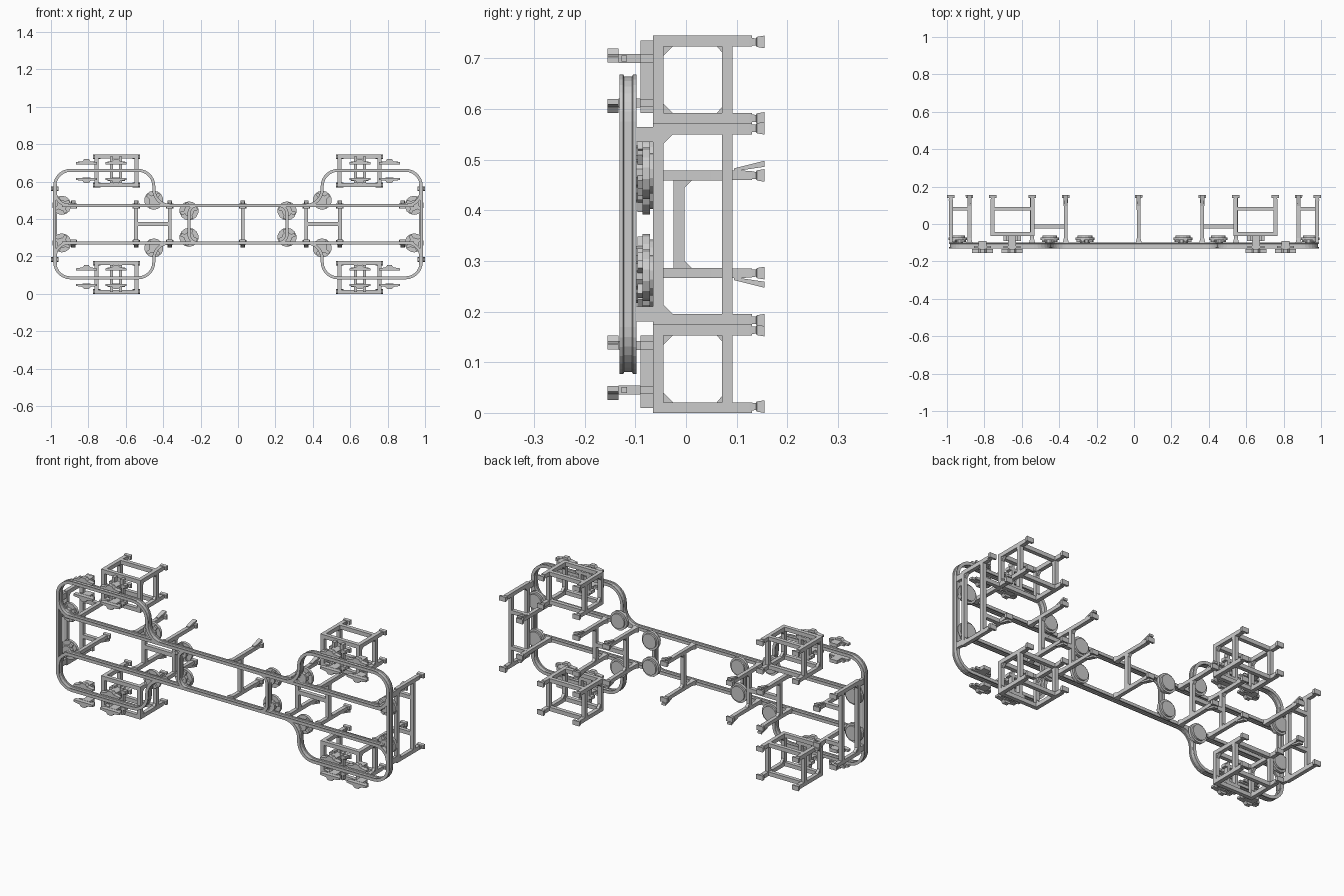
import bpy, bmesh, math
from mathutils import Matrix, Vector

if "Cube" in bpy.data.objects:
    bpy.data.objects.remove(bpy.data.objects["Cube"])

ZC = 0.3725  # mirror plane height


def box(bm, x0, x1, y0, y1, z0, z1):
    m = Matrix.Translation(((x0 + x1) / 2, (y0 + y1) / 2, (z0 + z1) / 2)) @ \
        Matrix.Diagonal((abs(x1 - x0), abs(y1 - y0), abs(z1 - z0), 1))
    bmesh.ops.create_cube(bm, size=1, matrix=m)


def loft(bm, rings, closed=False):
    vs = [[bm.verts.new(p) for p in r] for r in rings]
    n = len(vs[0])
    pairs = list(zip(vs, vs[1:])) + ([(vs[-1], vs[0])] if closed else [])
    for a, b in pairs:
        for i in range(n):
            j = (i + 1) % n
            bm.faces.new((a[i], a[j], b[j], b[i]))
    if not closed:
        bm.faces.new(vs[0])
        bm.faces.new(vs[-1][::-1])


def taper(bm, secs):
    # sections along y: (y, x centre, x half, z centre, z half)
    loft(bm, [[(x - a, y, z - b), (x + a, y, z - b), (x + a, y, z + b), (x - a, y, z + b)]
              for y, x, a, z, b in secs])


def disc(bm, x, z, r, y0, y1, n=14):
    m = Matrix.Translation((x, (y0 + y1) / 2, z)) @ Matrix.Rotation(math.pi / 2, 4, 'X')
    bmesh.ops.create_cone(bm, cap_ends=True, segments=n, radius1=r, radius2=r,
                          depth=y1 - y0, matrix=m)


def fillet(pts, r, n=7):
    out = [Vector(pts[0])]
    for a, b, c in zip(pts, pts[1:], pts[2:]):
        a, b, c = Vector(a), Vector(b), Vector(c)
        u, v = (a - b).normalized(), (c - b).normalized()
        cen = b + (u + v) * r
        for i in range(n + 1):
            t = i / n * math.pi / 2
            out.append(cen - v * r * math.cos(t) - u * r * math.sin(t))
    return out + [Vector(pts[-1])]


def rail(bm, path, closed=False):
    # I-beam section: (sideways offset, y)
    half = [(0.008, -0.131), (0.008, -0.124), (0.004, -0.122),
            (0.004, -0.107), (0.008, -0.105), (0.008, -0.098)]
    prof = half + [(-o, y) for o, y in reversed(half)]
    rings = []
    for i, p in enumerate(path):
        a = path[max(i - 1, 0)]
        b = path[min(i + 1, len(path) - 1)]
        d = (b - a).normalized()
        rings.append([(p.x - d.y * o, y, p.y + d.x * o) for o, y in prof])
    loft(bm, rings, closed)


def finish(bm, name, mx=True, mz=True):
    # mirror the built quarter and make the object
    for use, axis in ((mx, 0), (mz, 2)):
        if use:
            g = bmesh.ops.duplicate(bm, geom=bm.verts[:] + bm.edges[:] + bm.faces[:])['geom']
            for v in g:
                if isinstance(v, bmesh.types.BMVert):
                    v.co[axis] = -v.co[axis] if axis == 0 else 2 * ZC - v.co[axis]
    bmesh.ops.remove_doubles(bm, verts=bm.verts[:], dist=1e-6) if name == "track_loop" else None
    bmesh.ops.recalc_face_normals(bm, faces=bm.faces[:])
    me = bpy.data.meshes.new(name)
    bm.to_mesh(me)
    bm.free()
    ob = bpy.data.objects.new(name, me)
    bpy.context.collection.objects.link(ob)
    return ob


def foot(bm, x, z):
    taper(bm, [(0.125, x, 0.011, z, 0.008), (0.138, x, 0.010, z, 0.007), (0.140, x, 0.019, z, 0.010),
               (0.155, x, 0.020, z, 0.0125)])


def gusset(bm, x0, x1, y, z, dy, dz):
    loft(bm, [[(x, y, z), (x, y + dy, z), (x, y, z + dz)] for x in (x0, x1)])


# outer dumbbell loop
bm = bmesh.new()
rail(bm, fillet([(0, 0.473), (0.45, 0.473), (0.45, 0.66), (0.98, 0.66), (0.98, ZC)], 0.085))
finish(bm, "track_loop")

# straight rails across each end bay and their turnouts
bm = bmesh.new()
rail(bm, [Vector((0.36, 0.473)), Vector((0.94, 0.473))])
rail(bm, fillet([(0.88, 0.473), (0.976, 0.473), (0.976, 0.59)], 0.07))
rail(bm, fillet([(0.19, 0.473), (0.262, 0.473), (0.262, ZC)], 0.045))
finish(bm, "branch_rails")

# round switch units behind the rails
bm = bmesh.new()
for x, z, ang in ((0.942, 0.473, 0.5), (0.45, 0.5, 0.9), (0.262, 0.443, 0.3)):
    disc(bm, x, z, 0.051, -0.086, -0.071)
    disc(bm, x, z, 0.04, -0.071, -0.062)
    disc(bm, x, z, 0.028, -0.104, -0.086, 10)
    for k in range(2):
        b2 = bmesh.new()
        box(b2, -0.046, 0.046, -0.096, -0.084, -0.009, 0.009)
        b2.transform(Matrix.Translation((x, 0, z)) @ Matrix.Rotation(ang + k * math.pi / 2, 4, 'Y'))
        tmp = bpy.data.meshes.new("tmp")
        b2.to_mesh(tmp)
        b2.free()
        bm.from_mesh(tmp)
        bpy.data.meshes.remove(tmp)
finish(bm, "switch_units")

# box shaped support frames
bm = bmesh.new()
X0, X1, Z0, Z1, T = 0.533, 0.766, 0.571, 0.745, 0.021
for x in (X0, X1 - T):
    for z in (Z0, Z1 - T):
        box(bm, x, x + T, -0.065, 0.13, z, z + T)
        foot(bm, x + T / 2, z + T / 2 + (-0.002 if z > 0.6 else 0))
    for y in (-0.065, 0.071):
        box(bm, x, x + T, y, y + T, Z0 + T, Z1 - T)
    for z, s in ((Z0 + T, 1), (Z1 - T, -1)):
        gusset(bm, x + 0.003, x + T - 0.003, -0.044, z, 0.018, s * 0.018)
        gusset(bm, x + 0.003, x + T - 0.003, 0.071, z, -0.01, s * 0.012)
for z in (Z0, Z1 - T):
    for y in (-0.065, 0.071):
        box(bm, X0 + T, X1 - T, y, y + T, z, z + T)
finish(bm, "box_frames")

# tall end frames
bm = bmesh.new()
box(bm, 0.969, 0.989, -0.065, 0.13, 0.55, 0.571)
foot(bm, 0.98, 0.562)
for y in (-0.065, 0.071):
    box(bm, 0.969, 0.989, y, y + T, ZC, 0.55)
gusset(bm, 0.971, 0.987, -0.044, 0.55, 0.018, -0.018)
box(bm, 0.971, 0.987, -0.1, -0.065, 0.535, 0.565)
box(bm, 0.875, 0.969, 0.071, 0.092, 0.459, 0.479)
finish(bm, "end_frames")


def arm(bm, x):
    taper(bm, [(-0.1, x, 0.016, 0.469, 0.014), (-0.075, x, 0.01, 0.469, 0.01),
               (0.05, x, 0.01, 0.469, 0.01), (0.13, x, 0.011, 0.469, 0.009)])
    foot(bm, x, 0.469)
    taper(bm, [(0.095, x, 0.009, 0.48, 0.003), (0.155, x, 0.012, 0.492, 0.006)])


# rail support arms with H shaped ties
bm = bmesh.new()
for x in (0.365, 0.545, 0.88):
    arm(bm, x)
for x in (0.365, 0.545):
    box(bm, x - 0.01, x + 0.01, -0.025, -0.003, ZC, 0.46)
    gusset(bm, x - 0.008, x + 0.008, -0.003, 0.46, 0.015, -0.015)
box(bm, 0.375, 0.535, -0.025, -0.003, ZC, ZC + 0.011)
finish(bm, "rail_supports")

# single support near the middle
bm = bmesh.new()
arm(bm, 0.025)
box(bm, 0.015, 0.035, -0.025, -0.003, ZC, 0.46)
gusset(bm, 0.017, 0.033, -0.003, 0.46, 0.015, -0.015)
finish(bm, "middle_support", mx=False)

# clamp stations on the loop
bm = bmesh.new()
for x in (0.652, 0.81):
    for z, s in ((0.7, 1), (0.612, -1)):
        pr = [(-0.057, -0.008), (0.057, -0.008), (0.057, 0.003), (0.022, 0.008),
              (0.012, 0.02), (-0.012, 0.02), (-0.022, 0.008), (-0.057, 0.003)]
        loft(bm, [[(x + a, y, z + s * b) for a, b in pr] for y in (-0.155, -0.133)])
        box(bm, x - 0.022, x + 0.022, -0.133, -0.09, z - 0.009, z + 0.009)
        box(bm, x - 0.045, x + 0.045, -0.127, -0.117, z - 0.006, z + 0.006)
finish(bm, "clamps")

# uprights that carry the clamps
bm = bmesh.new()
for x in (0.628, 0.676):
    box(bm, x - 0.008, x + 0.008, -0.09, -0.065, 0.592, 0.735)
for z in (0.604, 0.692):
    box(bm, 0.605, 0.699, -0.092, -0.065, z, z + 0.016)
finish(bm, "clamp_uprights")
